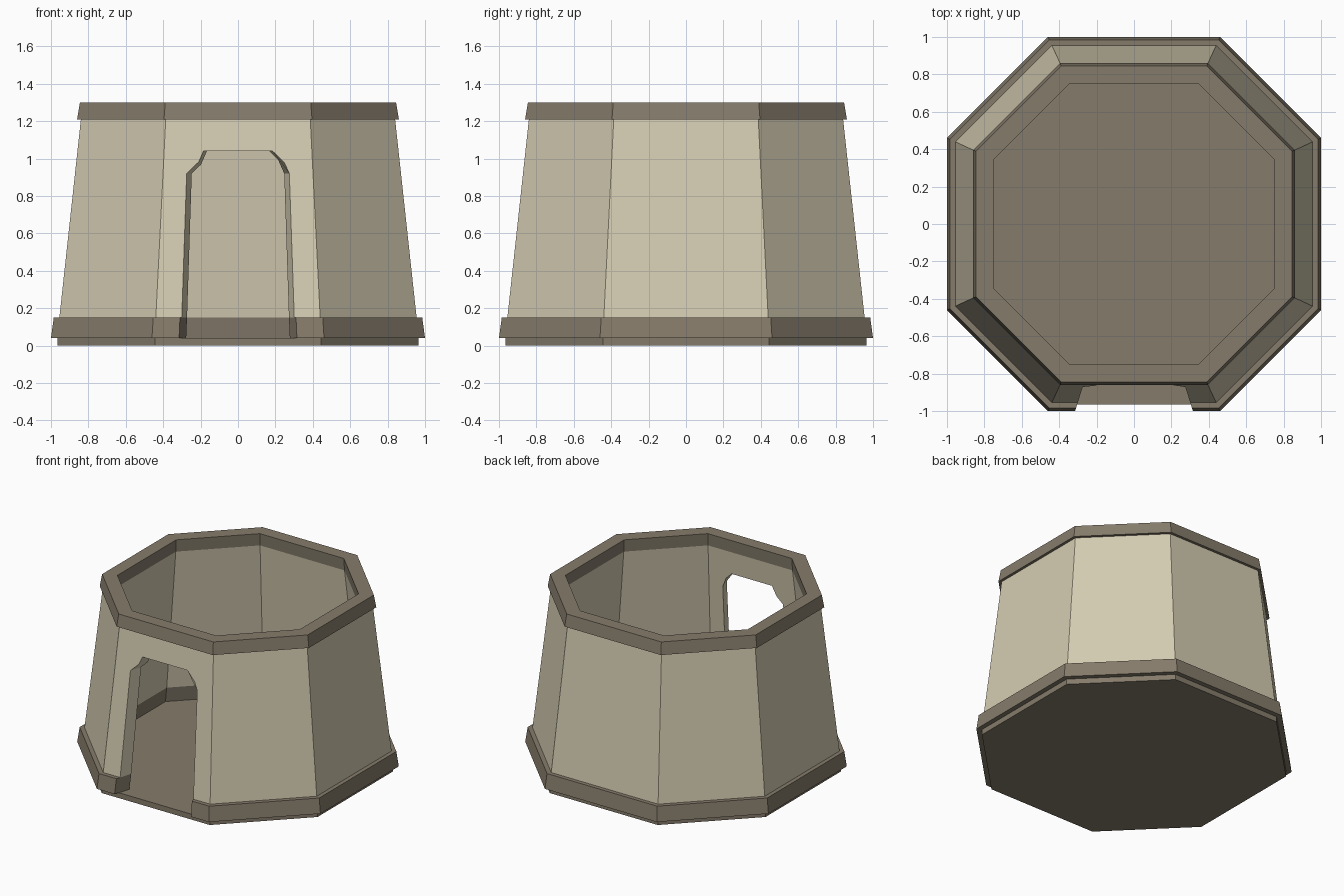
import bpy, bmesh

default = bpy.data.objects.get("Cube")
if default:
    bpy.data.objects.remove(default, do_unlink=True)

CORNER = 0.46  # corner offset as a share of the half width


def material(name, colour):
    mat = bpy.data.materials.new(name)
    mat.use_nodes = True
    mat.diffuse_color = colour
    bsdf = next(n for n in mat.node_tree.nodes if n.type == 'BSDF_PRINCIPLED')
    bsdf.inputs["Base Color"].default_value = colour
    bsdf.inputs["Roughness"].default_value = 0.9
    return mat


plaster = material("pale plaster", (0.66, 0.60, 0.44, 1))
stone = material("brown stone", (0.235, 0.20, 0.147, 1))


def octagon(bm, a, z):
    c = a * CORNER
    pts = [(c, -a), (a, -c), (a, c), (c, a), (-c, a), (-a, c), (-a, -c), (-c, -a)]
    return [bm.verts.new((x, y, z)) for x, y in pts]


def bridge(bm, one, two):
    n = len(one)
    for i in range(n):
        j = (i + 1) % n
        bm.faces.new((one[i], one[j], two[j], two[i]))


def finish(bm, name, mat):
    bmesh.ops.recalc_face_normals(bm, faces=bm.faces[:])
    mesh = bpy.data.meshes.new(name)
    bm.to_mesh(mesh)
    bm.free()
    if mat:
        mesh.materials.append(mat)
    obj = bpy.data.objects.new(name, mesh)
    bpy.context.scene.collection.objects.link(obj)
    return obj


def octagon_part(name, profile, mat, ring=True):
    """Sweep a (half width, height) profile round the octagon."""
    bm = bmesh.new()
    loops = [octagon(bm, a, z) for a, z in profile]
    for one, two in zip(loops, loops[1:]):
        bridge(bm, one, two)
    if ring:
        bridge(bm, loops[-1], loops[0])
    else:
        bm.faces.new(loops[0])
        bm.faces.new(loops[-1])
    return finish(bm, name, mat)


# Tower parts, from the ground up
octagon_part("floor_slab", [(0.965, 0), (0.965, 0.04)], stone, ring=False)
base = octagon_part("base_band", [(1.0, 0.04), (0.985, 0.15), (0.865, 0.15), (0.88, 0.04)], stone)
wall = octagon_part("tower_wall", [(0.955, 0.15), (0.84, 1.21), (0.755, 1.21), (0.865, 0.15)], plaster)
octagon_part("top_rim", [(0.86, 1.21), (0.845, 1.30), (0.75, 1.30), (0.755, 1.21)], stone)

# Doorway cutter, narrowing towards the centre of the tower
bm = bmesh.new()
half = [(0.315, 0.02), (0.315, 0.92), (0.215, 1.04)]
outline = half + [(-x, z) for x, z in reversed(half)]
near, far = [[bm.verts.new((x * d, -d, z)) for x, z in outline] for d in (1.2, 0.5)]
bridge(bm, near, far)
bm.faces.new(near)
bm.faces.new(far)
cutter = finish(bm, "doorway_cutter", None)
cutter.hide_render = True

for part in (base, wall):
    cut = part.modifiers.new("doorway", 'BOOLEAN')
    cut.operation = 'DIFFERENCE'
    cut.solver = 'EXACT'
    cut.object = cutter

# Bake the cuts and remove the cutter
bpy.context.view_layer.update()
graph = bpy.context.evaluated_depsgraph_get()
for part in (base, wall):
    baked = bpy.data.meshes.new_from_object(part.evaluated_get(graph))
    part.modifiers.clear()
    part.data = baked
bpy.data.objects.remove(cutter, do_unlink=True)
